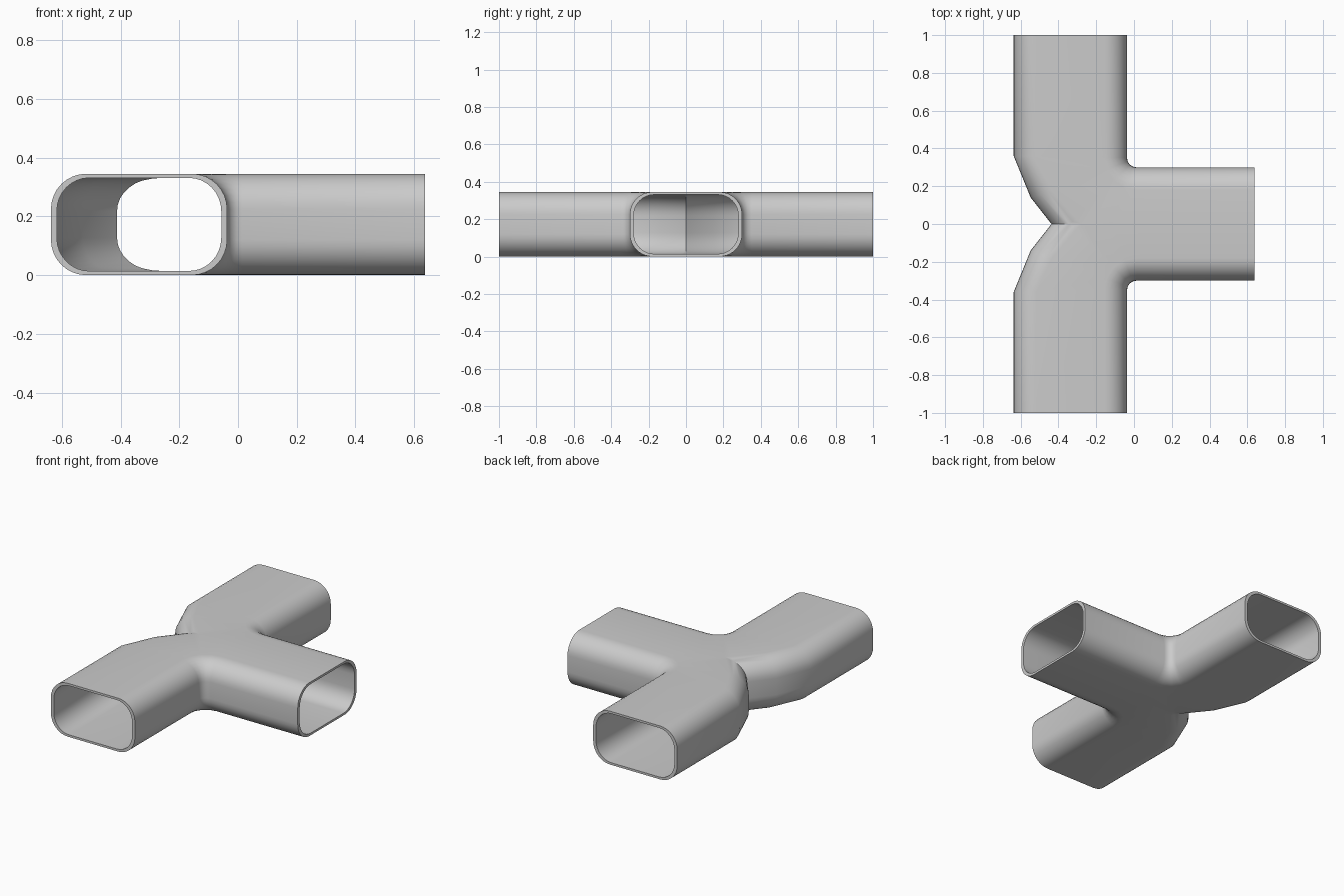
import bpy, bmesh, math
from mathutils import Vector

cube = bpy.data.objects.get("Cube")
if cube:
    bpy.data.objects.remove(cube, do_unlink=True)

HALF_X, WIDTH, HEIGHT = 0.637, 0.6, 0.345
WALL_SIDE, WALL_TOP = 0.02, 0.014
CORNER = 0.12
STEPS = 8
PIVOT = Vector((WIDTH - HALF_X, WIDTH / 2))   # inside corner of the bend

grey = bpy.data.materials.new("duct_grey")
grey.use_nodes = True
colour = (0.6, 0.6, 0.6, 1)
grey.diffuse_color = colour
grey.node_tree.nodes["Principled BSDF"].inputs["Base Color"].default_value = colour


def rounded_section(inner, outer, side, top):
    """Upright rounded rectangle spanning two plan points, inset by the wall."""
    mid, half = (inner + outer) / 2, (outer - inner).length / 2
    along = (outer - inner).normalized()
    a, b = half - side, HEIGHT / 2 - top
    ra, rb = CORNER - side / 2, CORNER - top / 2
    ring = []
    for quarter, (sx, sz) in enumerate(((1, 1), (-1, 1), (-1, -1), (1, -1))):
        for i in range(STEPS + 1):
            t = math.pi / 2 * (quarter + i / STEPS)
            p = mid + along * (sx * (a - ra) + ra * math.cos(t))
            ring.append((p.x, p.y, HEIGHT / 2 + sz * (b - rb) + rb * math.sin(t)))
    return ring


# Plan of one elbow: filleted inside corner, faceted outside bend
fillet = 0.05
outside = [(-0.6, 0.06), (-0.51, -0.16), (-0.356, -0.356), (-0.16, -0.51), (0.06, -0.6)]
stations = [(Vector((PIVOT.x, 1)), Vector((-HALF_X, 1)))]
for i, out in enumerate(outside):
    t = math.pi + math.pi / 2 * i / (len(outside) - 1)
    inside = Vector((1 + math.cos(t), 1 + math.sin(t))) * fillet
    stations.append((PIVOT + inside, PIVOT + Vector(out)))
stations.append((Vector((HALF_X, PIVOT.y)), Vector((HALF_X, -PIVOT.y))))

# Loft the outer and inner skins and close the rims at both ends
bm = bmesh.new()
skins = []
for side, top in ((0, 0), (WALL_SIDE, WALL_TOP)):
    skins.append([[bm.verts.new(p) for p in rounded_section(a, b, side, top)]
                  for a, b in stations])


def bridge(ring_a, ring_b):
    n = len(ring_a)
    for i in range(n):
        j = (i + 1) % n
        bm.faces.new((ring_a[i], ring_a[j], ring_b[j], ring_b[i]))


for skin in skins:
    for ring_a, ring_b in zip(skin, skin[1:]):
        bridge(ring_a, ring_b)
for end in (0, -1):
    bridge(skins[0][end], skins[1][end])
bmesh.ops.recalc_face_normals(bm, faces=bm.faces)

# Keep the back half of the elbow; the mirror makes the tee
bmesh.ops.bisect_plane(bm, geom=bm.verts[:] + bm.edges[:] + bm.faces[:],
                       plane_co=(0, 0, 0), plane_no=(0, 1, 0), clear_inner=True)
mesh = bpy.data.meshes.new("tee_duct")
bm.to_mesh(mesh)
bm.free()
mesh.materials.append(grey)
duct = bpy.data.objects.new("tee_duct", mesh)
bpy.context.collection.objects.link(duct)

mirror = duct.modifiers.new("mirror_halves", 'MIRROR')
mirror.use_axis = (False, True, False)
mirror.use_clip = True

bpy.ops.object.select_all(action='DESELECT')
duct.select_set(True)
bpy.context.view_layer.objects.active = duct
bpy.ops.object.modifier_apply(modifier=mirror.name)
bpy.ops.object.shade_smooth_by_angle(angle=math.radians(35))
